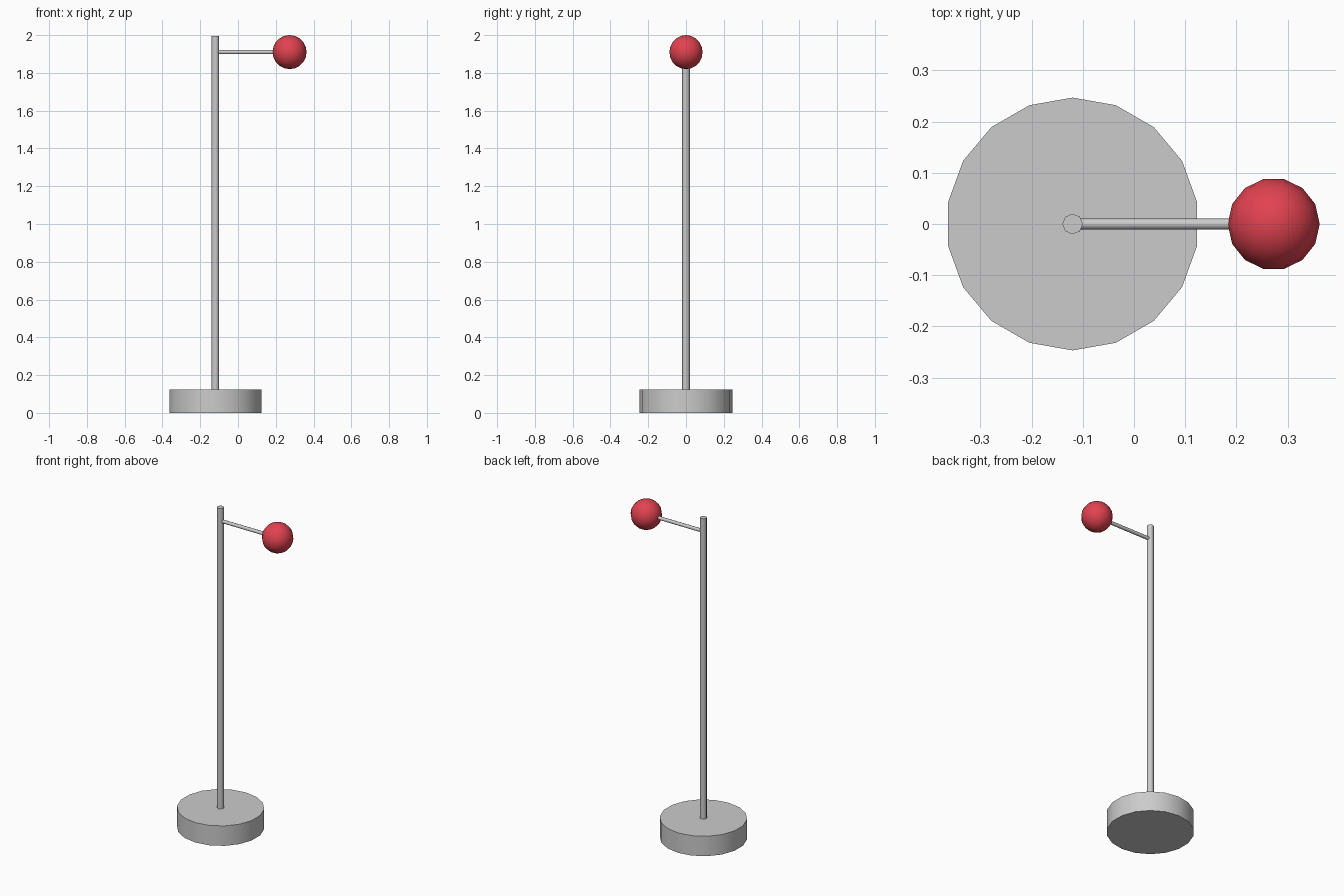
import bpy
from math import pi, radians

if "Cube" in bpy.data.objects:
    bpy.data.objects.remove(bpy.data.objects["Cube"])

POLE_X = -0.12
BALL_X = 0.273
ARM_Z = 1.91


def finish(name):
    """Name the active object and smooth its round sides."""
    ob = bpy.context.object
    ob.name = name
    bpy.ops.object.shade_smooth_by_angle(angle=radians(60))
    return ob


def rod(name, radius, sides, length, centre, rotation=(0, 0, 0)):
    bpy.ops.mesh.primitive_cylinder_add(vertices=sides, radius=radius, depth=length,
                                        location=centre, rotation=rotation)
    return finish(name)


# Heavy round foot
rod("base", 0.247, 18, 0.124, (POLE_X, 0, 0.062))

# Upright, slightly sunk into the foot
rod("pole", 0.02, 8, 1.895, (POLE_X, 0, 1.0475))

# Horizontal arm from inside the pole to inside the ball
arm_start, arm_end = POLE_X, BALL_X - 0.03
rod("arm", 0.011, 8, arm_end - arm_start,
    ((arm_start + arm_end) / 2, 0, ARM_Z), (0, pi / 2, 0))

# Red ball on the end of the arm
bpy.ops.mesh.primitive_uv_sphere_add(segments=14, ring_count=10, radius=0.09,
                                     location=(BALL_X, 0, ARM_Z), rotation=(0, 0, pi / 2))
ball = finish("ball")
red = bpy.data.materials.new("red")
red.diffuse_color = (0.75, 0.055, 0.08, 1)
red.use_nodes = True
red.node_tree.nodes["Principled BSDF"].inputs["Base Color"].default_value = red.diffuse_color
ball.data.materials.append(red)
